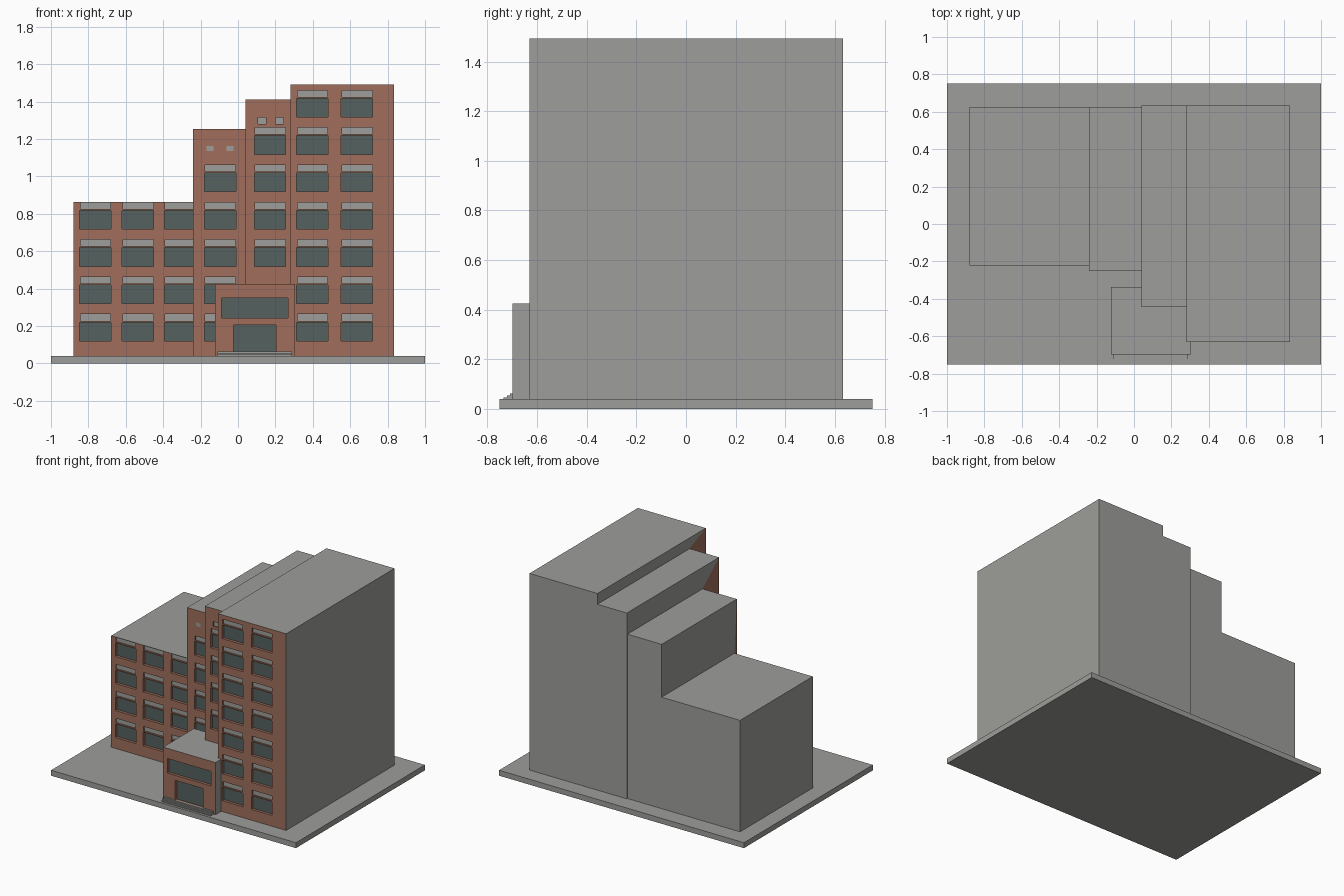
import bpy, bmesh
from mathutils import Vector

if "Cube" in bpy.data.objects:
    bpy.data.objects.remove(bpy.data.objects["Cube"])

def make_mat(name, rgb):
    m = bpy.data.materials.new(name)
    m.diffuse_color = (*rgb, 1)
    m.use_nodes = True
    m.node_tree.nodes["Principled BSDF"].inputs["Base Color"].default_value = m.diffuse_color
    return m

MATS = [make_mat("concrete grey", (0.34, 0.34, 0.325)),
        make_mat("red brick", (0.35, 0.155, 0.105)),
        make_mat("dark glass", (0.09, 0.122, 0.117))]
GREY, BRICK, GLASS = range(3)
BASE = 0.04

def face(bm, pts, mat, n):
    """Add a polygon whose normal points along n."""
    f = bm.faces.new([bm.verts.new(p) for p in pts])
    f.normal_update()
    if f.normal.dot(Vector(n)) < 0:
        f.normal_flip()
    f.material_index = mat

def finish(bm, name):
    bmesh.ops.remove_doubles(bm, verts=bm.verts, dist=1e-5)
    me = bpy.data.meshes.new(name)
    bm.to_mesh(me)
    bm.free()
    for m in MATS:
        me.materials.append(m)
    bpy.context.collection.objects.link(bpy.data.objects.new(name, me))

def box(name, x0, x1, y0, y1, z0, z1):
    bm = bmesh.new()
    bmesh.ops.create_cube(bm, size=1)
    for v in bm.verts:
        v.co = ((x0 + x1) / 2 + v.co.x * (x1 - x0),
                (y0 + y1) / 2 + v.co.y * (y1 - y0),
                (z0 + z1) / 2 + v.co.z * (z1 - z0))
    finish(bm, name)

def facade(bm, x0, x1, z0, z1, y, openings):
    """Brick front wall with recessed panels (xa, xb, za, zb, depth, mat)."""
    xs = sorted({x0, x1, *[v for o in openings for v in o[:2]]})
    zs = sorted({z0, z1, *[v for o in openings for v in o[2:4]]})
    for xa, xb in zip(xs, xs[1:]):
        for za, zb in zip(zs, zs[1:]):
            cx, cz = (xa + xb) / 2, (za + zb) / 2
            d, mat = 0, BRICK
            for o in openings:
                if o[0] < cx < o[1] and o[2] < cz < o[3]:
                    d, mat = o[4], o[5]
            face(bm, [(xa, y + d, za), (xb, y + d, za), (xb, y + d, zb), (xa, y + d, zb)],
                 mat, (0, -1, 0))
    # reveals around each recess
    for xa, xb, za, zb, d, mat in openings:
        if d == 0:
            continue
        for x, n in ((xa, 1), (xb, -1)):
            face(bm, [(x, y, za), (x, y + d, za), (x, y + d, zb), (x, y, zb)], BRICK, (n, 0, 0))
        for z, n in ((za, 1), (zb, -1)):
            face(bm, [(xa, y, z), (xb, y, z), (xb, y + d, z), (xa, y + d, z)], BRICK, (0, 0, n))

def windows(cols, rows, xmax=9, zmax=9):
    """Glass pane with a grey panel above it, for every column and floor."""
    out = []
    for xa in cols:
        xb = min(xa + 0.168, xmax)
        for r in rows:
            z = 0.12 + r * 0.1995
            out.append((xa, xb, z, z + 0.1, 0.02, GLASS))
            out.append((xa + 0.004, min(xb - 0.002, xmax) if xb < xmax else xmax,
                        z + 0.108, min(z + 0.143, zmax), 0.01, GREY))
    return out

def vents(xs, z0, z1, depth, w):
    return [(x, x + w, z0, z1, depth, GREY) for x in xs]

def tower(name, x0, x1, y0, y1, top, openings, left=None, right_side=False):
    """Stepped block; left = (front y, back y, top) of the lower neighbour."""
    bm = bmesh.new()
    facade(bm, x0, x1, BASE, top, y0, openings)
    face(bm, [(x0, y0, top), (x1, y0, top), (x1, y1, top), (x0, y1, top)], GREY, (0, 0, 1))
    face(bm, [(x0, y1, BASE), (x1, y1, BASE), (x1, y1, top), (x0, y1, top)], GREY, (0, 1, 0))
    side = [(y0, BASE), (y1, BASE), (y1, top), (y0, top)]
    if right_side:
        face(bm, [(x1, y, z) for y, z in side], GREY, (1, 0, 0))
    if left is None:
        face(bm, [(x0, y, z) for y, z in side], GREY, (-1, 0, 0))
    else:
        ny, nb, nt = left
        polys = [([(y1, top), (y0, top), (ny, nt), (y1, nt)], GREY),
                 ([(y0, top), (ny, nt), (ny, BASE), (y0, BASE)], BRICK)]
        if y1 > nb:
            polys.append(([(nb, nt), (y1, nt), (y1, BASE), (nb, BASE)], GREY))
        for p, mat in polys:
            face(bm, [(x0, y, z) for y, z in p], mat, (-1, 0, 0))
    finish(bm, name)

# ground slab
box("ground_slab", -1, 1, -0.752, 0.752, 0, BASE)

# four stepped blocks, left to right
tower("low_wing", -0.88, -0.24, -0.222, 0.626, 0.863,
      windows((-0.847, -0.619, -0.393), range(4), xmax=-0.24, zmax=0.863))
tower("middle_block", -0.24, 0.04, -0.25, 0.626, 1.253,
      windows((-0.18,), range(5)) + vents((-0.168, -0.062), 1.136, 1.163, 0, 0.038),
      left=(-0.222, 0.626, 0.863))
tower("upper_block", 0.04, 0.28, -0.443, 0.633, 1.412,
      windows((0.087,), range(2, 6)) + vents((0.107, 0.2), 1.281, 1.316, 0.01, 0.043),
      left=(-0.25, 0.626, 1.253))
tower("tall_block", 0.28, 0.835, -0.631, 0.633, 1.492,
      windows((0.313, 0.552), range(7)),
      left=(-0.443, 0.633, 1.412), right_side=True)

# entrance porch with door and long window
tower("entrance_porch", -0.123, 0.305, -0.698, -0.338, 0.425,
      [(-0.088, 0.267, 0.243, 0.35, 0.02, GLASS),
       (-0.024, 0.203, 0.06, 0.206, 0.02, GLASS)], right_side=True)

# entrance steps
for i, (y, z) in enumerate(((-0.735, 0.047), (-0.722, 0.055), (-0.71, 0.063))):
    box(f"entrance_step_{i + 1}", -0.11, 0.29, y, -0.697, BASE, z)
